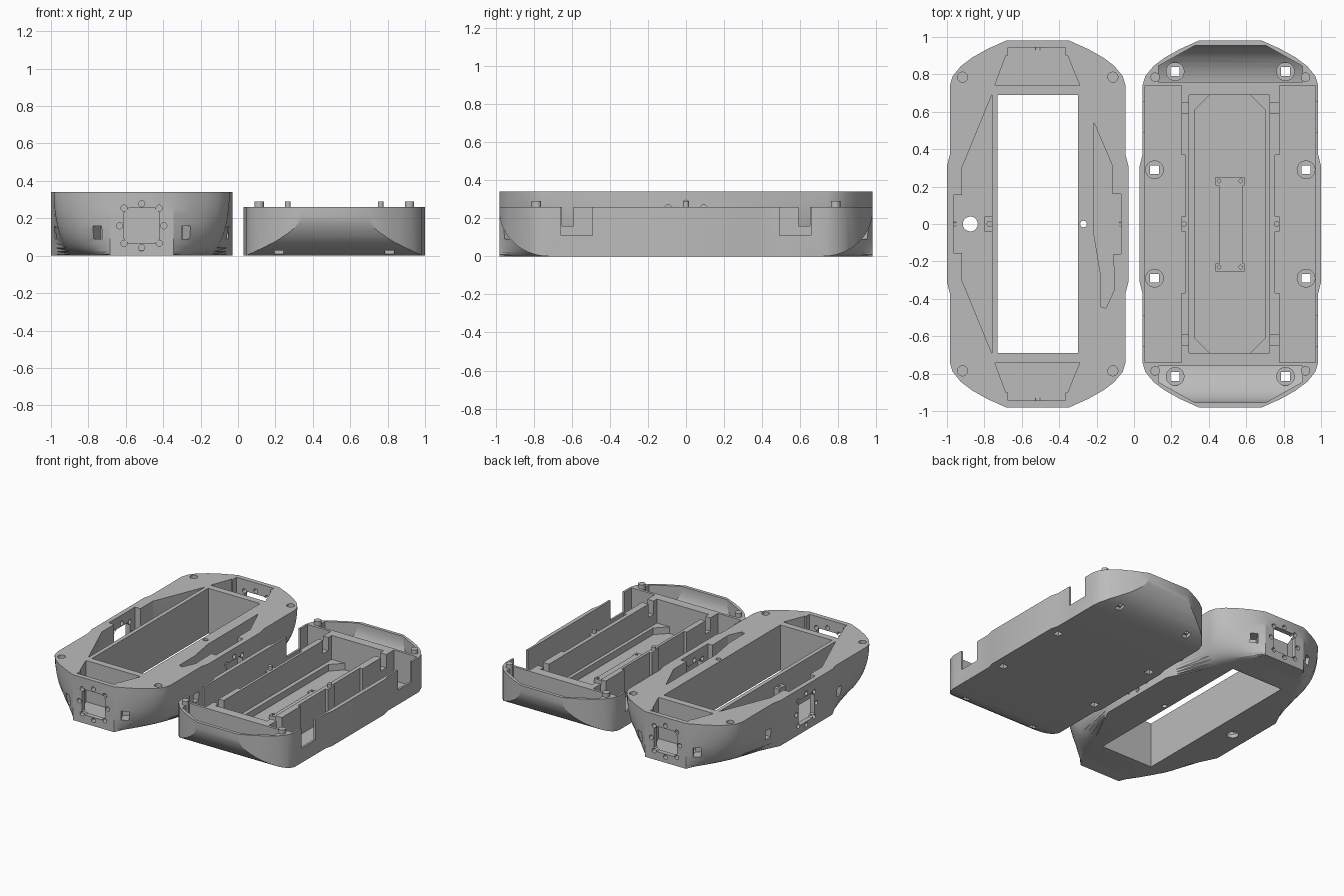
import bpy, bmesh, math
from mathutils import Matrix, Vector

if "Cube" in bpy.data.objects:
    bpy.data.objects.remove(bpy.data.objects["Cube"])

grey = bpy.data.materials.new("plain_grey")
grey.diffuse_color = (0.5, 0.5, 0.5, 1)
grey.use_nodes = True
grey.node_tree.nodes["Principled BSDF"].inputs["Base Color"].default_value = grey.diffuse_color
CX = 0.515          # distance of each half from the middle
LH, RH = 0.34, 0.26  # heights of the cover and the tray


def make(name, bm):
    bmesh.ops.recalc_face_normals(bm, faces=bm.faces)
    me = bpy.data.meshes.new(name)
    bm.to_mesh(me)
    bm.free()
    ob = bpy.data.objects.new(name, me)
    bpy.context.collection.objects.link(ob)
    me.materials.append(grey)
    return ob


def loft(name, rings):
    """Skin a stack of closed rings and cap both ends."""
    bm = bmesh.new()
    rows = [[bm.verts.new(p) for p in r] for r in rings]
    n = len(rows[0])
    for a, b in zip(rows, rows[1:]):
        for i in range(n):
            j = (i + 1) % n
            bm.faces.new((a[i], a[j], b[j], b[i]))
    bm.faces.new(rows[0][::-1])
    bm.faces.new(rows[-1])
    return make(name, bm)


def prism(name, pts, z0, z1):
    return loft(name, [[(x, y, z) for x, y in pts] for z in (z0, z1)])


def side_prism(name, pts, x0, x1):
    return loft(name, [[(x, y, z) for y, z in pts] for x in (x0, x1)])


def box(name, x0, x1, y0, y1, z0, z1):
    return prism(name, [(x0, y0), (x1, y0), (x1, y1), (x0, y1)], z0, z1)


def cyl(name, x, y, r, z0, z1, n=20):
    return prism(name, [(x + r * math.cos(2 * math.pi * i / n),
                         y + r * math.sin(2 * math.pi * i / n)) for i in range(n)], z0, z1)


def boolean(ob, tools, op='DIFFERENCE'):
    for t in tools:
        m = ob.modifiers.new("cut", 'BOOLEAN')
        m.operation, m.object, m.solver = op, t, 'EXACT'
        bpy.context.view_layer.objects.active = ob
        bpy.ops.object.modifier_apply(modifier=m.name)
        bpy.data.objects.remove(t)


def smooth(ob):
    bpy.ops.object.select_all(action='DESELECT')
    ob.select_set(True)
    bpy.context.view_layer.objects.active = ob
    bpy.ops.object.shade_smooth_by_angle(angle=math.radians(25))


def mirror4(q, cx):
    """Turn a quarter outline into a full closed ring."""
    r = q + [(x, -y) for x, y in q[::-1]]
    r += [(-x, y) for x, y in r[::-1]]
    return [(cx + x, y) for x, y in r]


TOP = [(.17, .98), (.27, .935), (.35, .89), (.41, .845), (.455, .79), (.47, .74), (.47, .37), (.485, .31)]
LOW = [(.17, .98), (.20, .915), (.235, .84), (.27, .765), (.31, .68), (.34, .61), (.455, .37), (.485, .31)]

# ---- cover: corners sweep inward toward the base ----
rings = []
for k in range(13):
    u = (k / 12) ** 1.5
    f = math.sqrt(1 - (1 - u) ** 2)
    q = [(a + (c - a) * f, b + (d - b) * f) for (a, b), (c, d) in zip(LOW, TOP)]
    rings.append([(x, y, LH * u) for x, y in mirror4(q, -CX)])
cover = loft("cover", rings)
m = cover.modifiers.new("tri", 'TRIANGULATE')
bpy.context.view_layer.objects.active = cover
bpy.ops.object.modifier_apply(modifier=m.name)

FL = 0.03
cuts = [box("c", -.73, -.30, -.69, .69, -.1, .5)]
# end pockets
for s in (1, -1):
    cuts.append(prism("c", [(-.745, s * .74), (-.29, s * .74), (-.355, s * .90), (-.365, s * .90),
                            (-.365, s * .945), (-.675, s * .945), (-.675, s * .90), (-.685, s * .90)], FL, .5))
# side pockets
cuts.append(prism("c", [(-.76, .69), (-.92, .30), (-.92, .155), (-.965, .155), (-.965, -.155),
                        (-.92, -.155), (-.92, -.30), (-.76, -.69)], FL, .5))
cuts.append(prism("c", [(-.215, .545), (-.115, .31), (-.115, .16), (-.07, .16), (-.07, -.16), (-.11, -.16),
                        (-.105, -.35), (-.15, -.45), (-.18, -.44), (-.18, -.26), (-.215, -.05)], FL, .5))
# through holes and corner screw holes
cuts += [cyl("c", -.875, 0, .04, -.1, .1), cyl("c", -.27, 0, .018, -.1, .5)]
cuts += [cyl("c", -CX + sx * .402, s * .785, .027, .25, .5) for sx in (1, -1) for s in (1, -1)]


def place(ob, origin, angle):
    """Turn a cutter lying along z to point outward at the given heading."""
    ob.data.transform(Matrix.Translation(Vector(origin)) @ Matrix.Rotation(angle, 4, 'Z')
                      @ Matrix.Rotation(math.pi / 2, 4, 'Y'))
    return ob


# chamfered ports with a ring of screw holes on all four sides
h, c = .095, .07
octagon = [(h, -c), (h, c), (c, h), (-c, h), (-h, c), (-h, -c), (-c, -h), (c, -h)]
for i in range(4):
    a = i * math.pi / 2
    d = .98 if i % 2 else .485
    o = (-CX + d * math.cos(a), d * math.sin(a), .16)
    cuts.append(place(prism("c", octagon, -.06, .05), o, a))
    for k in range(8):
        t = k * math.pi / 4
        r = .118 if k % 2 == 0 else .133
        cuts.append(place(cyl("c", r * math.cos(t), r * math.sin(t), .017, -.05, .05, 12), o, a))
# small windows around the corners
for sx in (1, -1):
    for sy in (1, -1):
        for px, py, nx, ny in ((.23, .93, .5, .87), (.46, .42, .97, .25)):
            a = math.atan2(sy * ny, sx * nx)
            cuts.append(place(box("c", -.035, .035, -.027, .027, -.07, .06),
                              (-CX + sx * px, sy * py, .125), a))
boolean(cover, cuts)
smooth(cover)

# post in the side pocket
post = box("cover_post", -.80, -.755, -.04, .04, FL - .005, .27)
boolean(post, [cyl("c", -.772, 0, .014, .1, .5)])

# ---- tray: straight walls, ends scooped underneath ----


def scoop(off):
    """Side profile with curved lower ends, shrunk by an offset."""
    ry, rz = .26 - off, .24 - off
    arc = [(.72 + ry * math.sin(t), .24 - rz * math.cos(t))
           for t in [i * math.pi / 24 for i in range(13)]]
    p = arc + [(.98 - off, .4)]
    return p + [(-y, z) for y, z in p[::-1]]


tray = prism("tray", mirror4(TOP, CX), 0, RH)
boolean(tray, [side_prism("c", scoop(0), -.2, 1.2)], 'INTERSECT')
cuts = []
for s in (1, -1):
    # bowl in each end
    bowl = prism("c", [(.13, s * .76), (.90, s * .76), (.90, s * .845), (.70, s * .957),
                       (.33, s * .957), (.13, s * .845)], 0, .5)
    boolean(bowl, [side_prism("c", scoop(.025), -.2, 1.2)], 'INTERSECT')
    cuts.append(bowl)


def mbox(x0, x1, y0, y1, z0, z1, name="c"):
    """Box given by offsets from the tray centre, on both sides of it."""
    return [box(name, CX + min(s * x0, s * x1), CX + max(s * x0, s * x1), y0, y1, z0, z1) for s in (1, -1)]


# side bays with stepped inner walls
cuts += mbox(.262, .455, -.74, .74, FL, .5)
cuts += mbox(.24, .27, -.37, -.04, FL, .5) + mbox(.24, .27, .04, .37, FL, .5)
# side wall notches
for s in (1, -1):
    cuts += mbox(.44, .55, min(s * .49, s * .655), max(s * .49, s * .655), .11, .5)
# central well with a chamfered lower floor
cuts.append(box("c", .295, .725, -.69, .69, .08, .5))
cuts.append(prism("c", [(.325, -.61), (.405, -.69), (.62, -.69), (.70, -.61),
                        (.70, .61), (.62, .69), (.405, .69), (.325, .61)], FL, .2))
# slots across the inner walls
for s in (1, -1):
    cuts += mbox(.20, .28, s * .62 - .03, s * .62 + .03, .16, .5)
boolean(tray, cuts)

# screw bosses, raised from the floor
spots = [(CX + sx * px, sy * py, z0, z1) for sx in (1, -1) for sy in (1, -1)
         for px, py, z0, z1 in ((.295, .815, .045, .10), (.405, .29, .02, .07))]
boolean(tray, [cyl("c", x, y, .05, z0, z1) for x, y, z0, z1 in spots], 'UNION')
boolean(tray, [box("c", x - .024, x + .024, y - .024, y + .024, -.1, .3) for x, y, _, _ in spots])
smooth(tray)

# locating pegs
for sx in (1, -1):
    for sy in (1, -1):
        smooth(cyl("corner_peg", CX + sx * .402, sy * .785, .025, .2, .29))
    smooth(cyl("middle_peg", CX + sx * .248, 0, .015, .1, .29))

# bracket on the tray floor
bracket = box("bracket", .455, .582, -.22, .22, FL - .005, .06)
feet = [box("c", .435, .59, s * .23 - .025, s * .23 + .02, FL - .005, .06) for s in (1, -1)]
boolean(bracket, feet, 'UNION')
boolean(bracket, [cyl("c", x, y, .01, .04, .2, 10) for x in (.455, .57) for y in (-.23, .23)])
